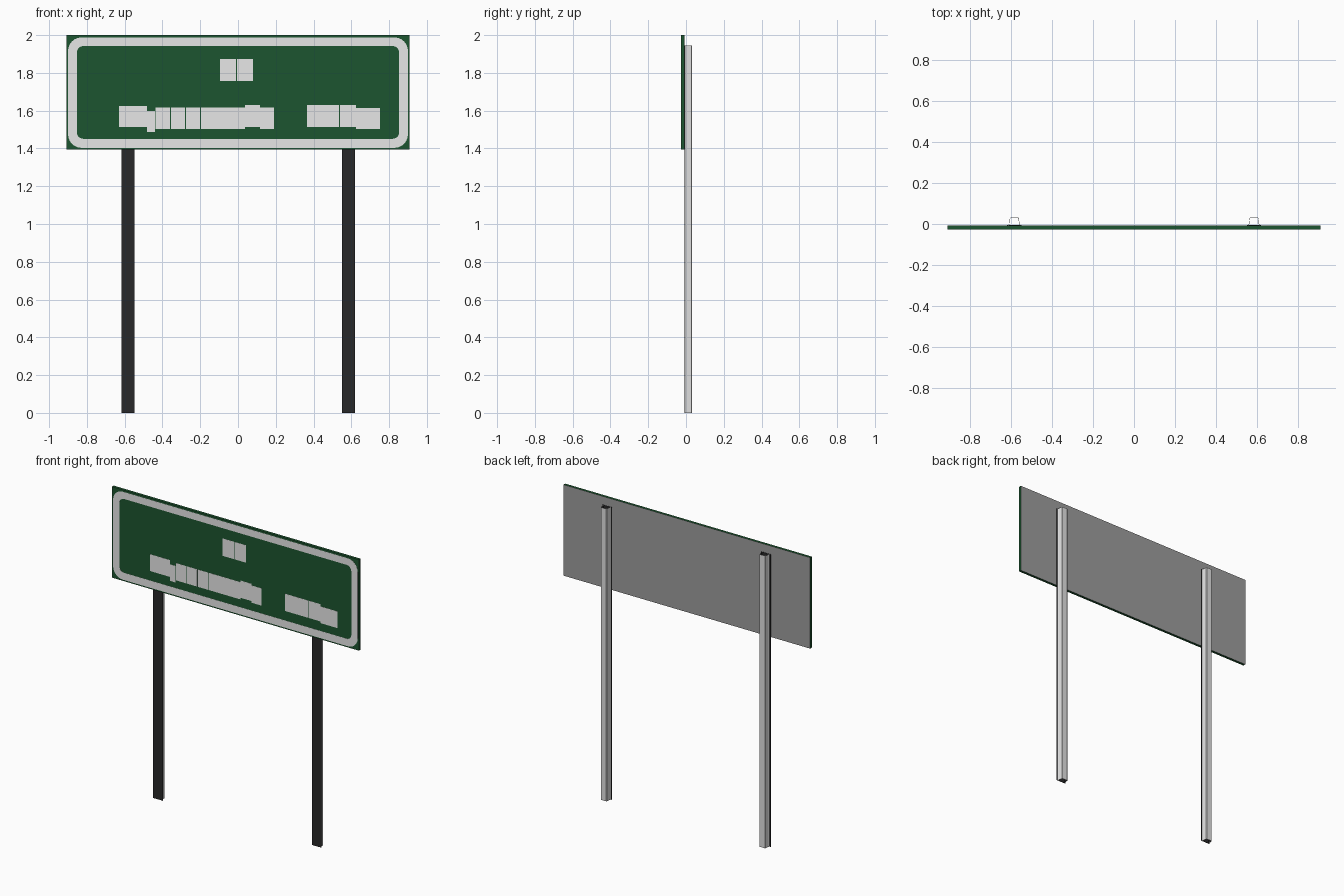
import bpy
import bmesh
from math import pi, cos, sin

if "Cube" in bpy.data.objects:
    bpy.data.objects.remove(bpy.data.objects["Cube"], do_unlink=True)


def material(name, r, g, b):
    mat = bpy.data.materials.new(name)
    mat.use_nodes = True
    mat.diffuse_color = (r, g, b, 1)
    mat.node_tree.nodes["Principled BSDF"].inputs["Base Color"].default_value = (r, g, b, 1)
    return mat


green = material("sign green", 0.012, 0.091, 0.029)
white = material("reflective white", 0.8, 0.8, 0.8)
steel = material("galvanised steel", 0.76, 0.76, 0.76)
bare = material("bare grey backing", 0.34, 0.34, 0.34)
dark = material("dark channel", 0.0215, 0.0215, 0.0225)


def mesh_object(name, verts, faces, mats):
    mesh = bpy.data.meshes.new(name)
    mesh.from_pydata(verts, [], faces)
    for mat in mats:
        mesh.materials.append(mat)
    obj = bpy.data.objects.new(name, mesh)
    bpy.context.collection.objects.link(obj)
    return obj


def box(name, x0, x1, y0, y1, z0, z1, mats):
    obj = mesh_object(name, [], [], mats)
    bm = bmesh.new()
    bmesh.ops.create_cube(bm, size=1)
    for v in bm.verts:
        v.co = (x1 if v.co.x > 0 else x0, y1 if v.co.y > 0 else y0, z1 if v.co.z > 0 else z0)
    bm.normal_update()
    bm.to_mesh(obj.data)
    bm.free()
    return obj


def thicken(obj, thickness, inner_material=0):
    mod = obj.modifiers.new("sheet", "SOLIDIFY")
    mod.thickness = thickness
    mod.offset = -1
    mod.use_even_offset = True
    mod.material_offset = inner_material


def rounded_rect(half_x, z0, z1, radius, y, steps=6):
    points = []
    corners = [(half_x, z1), (-half_x, z1), (-half_x, z0), (half_x, z0)]
    for k, (cx, cz) in enumerate(corners):
        cx += radius if cx < 0 else -radius
        cz += radius if cz == z0 else -radius
        for s in range(steps + 1):
            a = (k + s / steps) * pi / 2
            points.append((cx + radius * cos(a), y, cz + radius * sin(a)))
    return points


FRONT, FACE, BACK = -0.0275, -0.0268, -0.0085

# Panel: green front and edges, bare back
panel = box("sign_panel", -0.908, 0.908, FACE, BACK, 1.395, 2.0, [green, bare])
for poly in panel.data.polygons:
    poly.material_index = 1 if poly.normal.y > 0.5 else 0

# Rounded white border
outer = rounded_rect(0.9, 1.403, 1.988, 0.072, FRONT)
inner = rounded_rect(0.853, 1.451, 1.942, 0.034, FRONT)
n = len(outer)
border = mesh_object("sign_border", outer + inner,
                     [(i, (i + 1) % n, n + (i + 1) % n, n + i) for i in range(n)], [white])
thicken(border, 0.0012)

# Blank white panels, grouped by height: (bottom, top, [x spans])
rows = [
    (1.758, 1.874, [(-0.096, -0.011), (-0.006, 0.079)]),
    (1.514, 1.626, [(-0.630, -0.481)]),
    (1.488, 1.598, [(-0.481, -0.440)]),
    (1.503, 1.618, [(-0.436, -0.360), (-0.355, -0.281), (-0.276, -0.202),
                    (-0.197, 0.037), (0.117, 0.191)]),
    (1.514, 1.629, [(0.037, 0.117), (0.365, 0.535), (0.539, 0.625)]),
    (1.503, 1.614, [(0.625, 0.752)]),
]
for z0, z1, spans in rows:
    for x0, x1 in spans:
        box("white_plate", x0, x1, FRONT, FACE + 0.0005, z0, z1, [white])

# Posts: steel hat section on a dark front strip, hollow inside
half = [(0.029, -0.006), (0.025, 0.0), (0.022, 0.028), (0.019, 0.0305)]
profile = [(-x, y) for x, y in half] + half[::-1]
m = len(profile)
for side, cx in (("right", -0.583), ("left", 0.585)):
    verts = [(cx + x, y, z) for z in (0, 1.945) for x, y in profile]
    post = mesh_object(side + "_post", verts,
                       [(i, m + i, m + i + 1, i + 1) for i in range(m - 1)], [steel, dark])
    thicken(post, 0.002, 1)
    box(side + "_post_strip", cx - 0.035, cx + 0.035, -0.008, -0.006, 0, 1.945, [dark])
